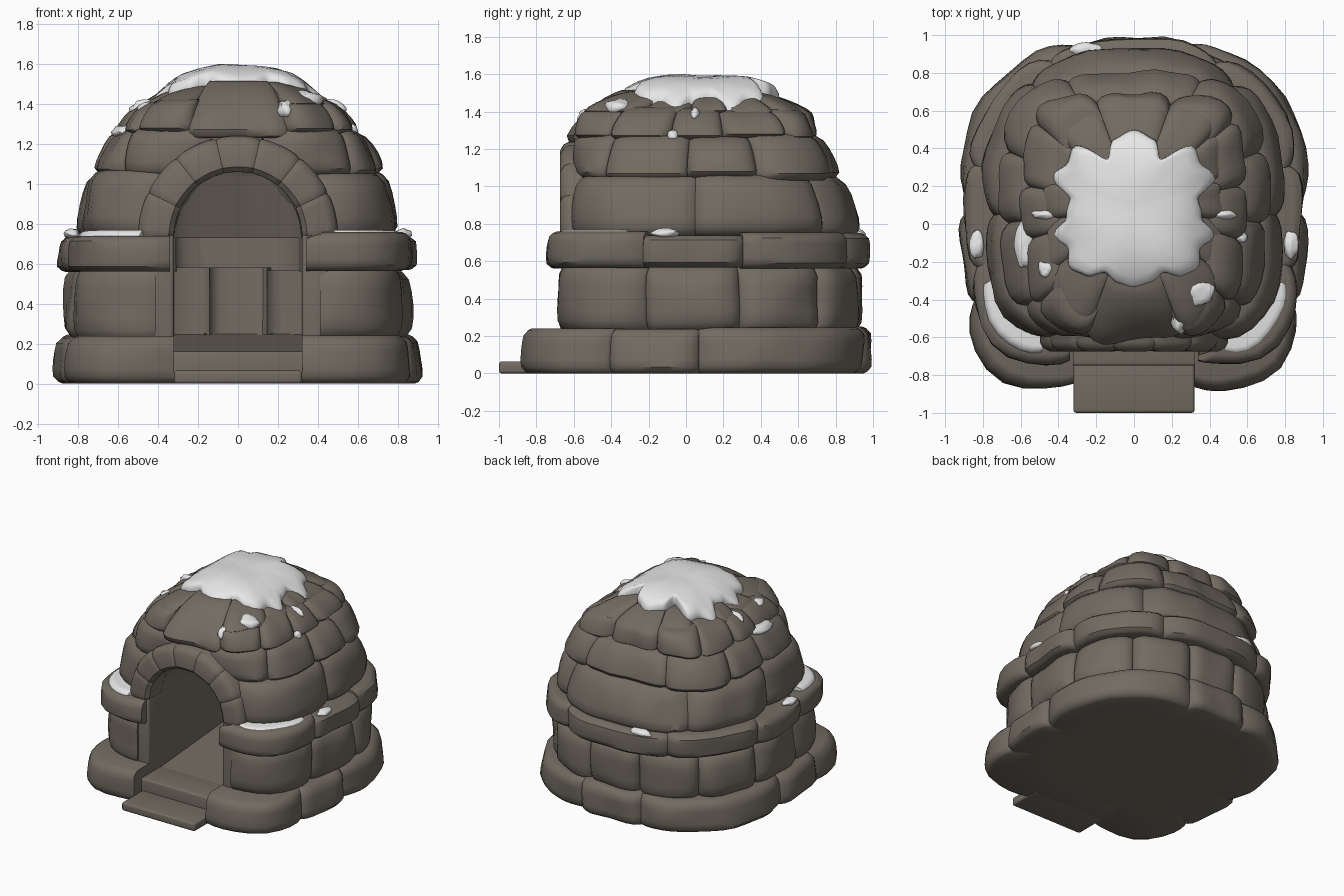
import bpy, bmesh, math, random
from mathutils import Vector, noise

random.seed(4)
if "Cube" in bpy.data.objects:
    bpy.data.objects.remove(bpy.data.objects["Cube"])


def material(name, colour):
    m = bpy.data.materials.new(name)
    m.use_nodes = True
    m.diffuse_color = (*colour, 1)
    m.node_tree.nodes["Principled BSDF"].inputs["Base Color"].default_value = (*colour, 1)
    return m


STONE = material("brown_grey_stone", (0.168, 0.147, 0.119))
SNOW = material("white_snow", (0.8, 0.8, 0.8))
CENTRE = 0.1       # y of the plan centre
SPRING = 0.74      # height where the door arch starts
DOOR = 0.32        # half width of the doorway


def smooth(ob, angle):
    bpy.ops.object.select_all(action="DESELECT")
    ob.select_set(True)
    bpy.context.view_layer.objects.active = ob
    bpy.ops.object.shade_smooth_by_angle(angle=math.radians(angle))


def finish(name, bm, mat, angle=40):
    bmesh.ops.recalc_face_normals(bm, faces=bm.faces[:])
    mesh = bpy.data.meshes.new(name)
    bm.to_mesh(mesh)
    bm.free()
    ob = bpy.data.objects.new(name, mesh)
    bpy.context.collection.objects.link(ob)
    mesh.materials.append(mat)
    smooth(ob, angle)
    return ob


def loft(bm, rings):
    """Skin closed loops of points and cap both ends."""
    loops = [[bm.verts.new(p) for p in ring] for ring in rings]
    for a, b in zip(loops, loops[1:]):
        for i in range(len(a)):
            j = (i + 1) % len(a)
            bm.faces.new((a[i], a[j], b[j], b[i]))
    bm.faces.new(loops[0])
    bm.faces.new(loops[-1])


def plan_radius(theta, size, corners):
    """Rounded plan with its own corner sharpness at the front and at the back."""
    side, back, front = size
    s, c = abs(math.sin(theta)), math.cos(theta)
    n = corners[0] if c > 0 else corners[1]
    depth = CENTRE - front if c > 0 else back - CENTRE
    return ((s / side) ** n + (abs(c) / depth) ** n) ** (-1 / n)


def plan_point(theta, r, z):
    """Point at an angle from the front; the plan narrows a little forwards."""
    ahead = r * math.cos(theta)
    return Vector((r * math.sin(theta) * (1 - 0.08 * max(0, ahead)), CENTRE - ahead, z))


def clear_door(p, gap):
    """Push a point sideways out of the doorway."""
    if p.y < 0 and gap:
        w = gap if p.z < SPRING else math.sqrt(max(0, 0.42 ** 2 - (p.z - SPRING) ** 2))
        if abs(p.x) < w:
            p.x = math.copysign(w, p.x)
    return p


def stone(name, t0, t1, z0, z1, low, high, corners, gap=0, thick=0.2, puff=0.05, mat=STONE):
    """One pillowed block that follows the plan curve between two angles (degrees)."""
    t0, t1 = math.radians(t0), math.radians(t1)
    cols = max(10, int(abs(t1 - t0) * 16))
    rows = 8
    rings = []
    for i in range(cols + 1):
        u = 0.5 - 0.5 * math.cos(math.pi * i / cols)
        theta = t0 + (t1 - t0) * u
        ring, radii = [], []
        for j in range(rows + 1):
            v = 0.5 - 0.5 * math.cos(math.pi * j / rows)
            size = [a + (b - a) * v ** 1.6 for a, b in zip(low, high)]
            p = plan_point(theta, 1, z0 + (z1 - z0) * v)
            r = plan_radius(theta, size, corners)
            r -= puff * (abs(2 * u - 1) ** 7 + abs(2 * v - 1) ** 7)
            r += 0.028 * noise.noise(p * 4)
            radii.append(r)
            ring.append(clear_door(plan_point(theta, r, p.z), gap))
        for r, z in ((radii[-1], z1), (radii[0], z0)):
            ring.append(clear_door(plan_point(theta, r - thick, z), gap))
        rings.append(ring)
    bm = bmesh.new()
    loft(bm, rings)
    return finish(name, bm, mat)


# Courses: name, z range, (side, back, front) at bottom and top, corners, door gap, joint angles
courses = [
    ("base", 0, 0.25, (0.935, 1.0, -0.885), (0.91, 0.99, -0.865), (6, 2.5), 0.32, (17, 60, 88, 163)),
    ("lower_wall", 0.22, 0.58, (0.87, 0.94, -0.7), (0.85, 0.94, -0.69), (5, 2.4), 0.41, (25, 69, 103, 135, 165)),
    ("ledge", 0.56, 0.75, (0.9, 0.98, -0.75), (0.895, 0.98, -0.74), (6, 2.4), 0.34, (20, 69, 104, 150)),
    ("upper_wall", 0.73, 1.06, (0.81, 0.94, -0.63), (0.75, 0.82, -0.61), (4.6, 2.5), 0.41, (27, 86, 140)),
    ("shoulder", 1.04, 1.28, (0.73, 0.82, -0.61), (0.62, 0.71, -0.6), (4, 3.5), 0.41, (12, 48, 82, 113, 152)),
    ("upper_ring", 1.25, 1.42, (0.61, 0.7, -0.61), (0.47, 0.66, -0.58), (4, 4.2), 0, (20, 45, 72, 100, 130, 160)),
    ("crown", 1.38, 1.5, (0.48, 0.67, -0.59), (0.27, 0.42, -0.34), (4, 3.5), 0, (21, 52, 80, 106, 132, 160)),
]
for name, z0, z1, low, high, corners, gap, joints in courses:
    thick = 0.2 if z0 else 0.25
    for side, label in ((1, "left"), (-1, "right")):
        for k, (a, b) in enumerate(zip(joints, joints[1:])):
            base = z0 + random.uniform(-0.01, 0.01) if z0 else 0
            # The front corner blocks of the base reach back to the shell
            stone(f"{name}_stone_{label}_{k + 1}", side * a, side * b, base,
                  z1 + random.uniform(-0.015, 0.012), low, high, corners, gap,
                  thick if z0 or k else 0.45)
    stone(f"{name}_stone_back", joints[-1], 360 - joints[-1], z0, z1, low, high, corners, 0, thick)

# Big stone above the door
stone("keystone", -21, 21, 1.23, 1.515, (0.6, 0.7, -0.64), (0.3, 0.45, -0.37), (4, 3), puff=0.04)

# Inner shell behind the stones
sections = [(0, courses[1][3], courses[1][5])]
for k in (1, 3, 4, 5, 6):
    _, z0, z1, low, high, corners, _, _ = courses[k]
    sections += [(z0 + 0.04, low, corners), (z1 - 0.03, high, corners)]
rings = []
for z, (a, b, f), corners in sections:
    size = (a - 0.12, b - 0.12, max(f + 0.12, -0.55))
    turn = [math.tau * i / 64 for i in range(64)]
    rings.append([plan_point(t, plan_radius(t, size, corners), z) for t in turn])
bm = bmesh.new()
loft(bm, rings)
shell = finish("inner_shell", bm, STONE)

# Vaulted room cut from the shell: y, half width, floor, vault rise
rings = []
for y, w, floor, rise in ((-1.1, DOOR, 0.15, 0.32), (-0.55, DOOR, 0.155, 0.32),
                          (0.58, DOOR, 0.24, 0.32), (0.72, 0.315, 0.25, 0.04)):
    arc = [math.pi * i / 16 for i in range(17)]
    rings.append([(-w, y, floor), (w, y, floor)]
                 + [(w * math.cos(t), y, SPRING + rise * math.sin(t)) for t in arc])
bm = bmesh.new()
loft(bm, rings)
room = finish("room_cutter", bm, STONE)
cut = shell.modifiers.new("room", "BOOLEAN")
cut.object = room
cut.solver = "EXACT"
bpy.context.view_layer.objects.active = shell
bpy.ops.object.modifier_apply(modifier="room")
bpy.data.objects.remove(room)
smooth(shell, 30)


def block(name, x0, x1, y0, y1, z0, z1, bevel=0.015):
    bm = bmesh.new()
    bmesh.ops.create_cube(bm, size=1)
    for v in bm.verts:
        v.co = ((x0 + x1) / 2 + v.co.x * (x1 - x0), (y0 + y1) / 2 + v.co.y * (y1 - y0),
                (z0 + z1) / 2 + v.co.z * (z1 - z0))
    bmesh.ops.bevel(bm, geom=bm.edges[:], offset=bevel, segments=3, affect="EDGES", profile=0.5)
    return finish(name, bm, STONE)


# Door steps and jambs
block("front_step", -DOOR, DOOR, -1.0, -0.72, 0, 0.065)
block("threshold", -DOOR - 0.02, DOOR + 0.02, -0.75, -0.5, 0, 0.16)
for side, label in ((1, "left"), (-1, "right")):
    xs = sorted((side * DOOR, side * 0.46))
    block(f"door_jamb_{label}", *xs, -0.66, -0.4, 0, SPRING + 0.01, 0.02)

# Door arch of wedge stones
WEDGES = 7
for k in range(WEDGES):
    rings = []
    for i in range(13):
        u = i / 12
        t = math.pi * (k + u) / WEDGES
        dip = 0.007 * abs(2 * u - 1) ** 8
        outer, inner, front = 0.5 - dip, DOOR + dip / 2, -0.674 + dip
        section = ((inner, -0.4), (inner, front + 0.025), (inner + 0.025, front),
                   (outer - 0.05, front), (outer - 0.015, front + 0.02), (outer, front + 0.05), (outer, -0.4))
        rings.append([(r * math.cos(t), y, SPRING + r * math.sin(t)) for r, y in section])
    bm = bmesh.new()
    loft(bm, rings)
    finish(f"arch_stone_{k + 1}", bm, STONE)

# Lobed snow cap: (angle from the front, reach)
lobes = [(0, 0.43), (11, 0.41), (25, 0.375), (37, 0.445), (48, 0.47), (60, 0.415), (72, 0.46),
         (82, 0.365), (99, 0.345), (112, 0.47), (124, 0.43), (136, 0.46), (152, 0.3),
         (164, 0.385), (180, 0.42)]


def reach(deg):
    deg = abs((deg + 180) % 360 - 180)
    for (a, ra), (b, rb) in zip(lobes, lobes[1:]):
        if deg <= b:
            s = (deg - a) / (b - a)
            return ra + (rb - ra) * s * s * (3 - 2 * s)


rings = []
for t, drop in ((0.8, 0.12), (0.95, 0.095), (1, 0.055), (0.99, 0.018), (0.95, 0), (0.85, 0),
                (0.7, 0), (0.5, 0), (0.3, 0), (0.1, 0)):
    ring = []
    for i in range(144):
        deg = i * 360 / 144
        # The lobes fade towards the middle
        p = plan_point(math.radians(deg), t * (t * reach(deg) + (1 - t) * 0.41), 0)
        y = p.y - CENTRE
        p.z = 1.6 - 0.165 * (abs(p.x) / 0.43) ** 2.8 - 0.09 * (abs(y) / 0.43) ** 4 - drop
        p.z += 0.012 * noise.noise(p * 6) - 0.005
        p.y -= 0.02
        ring.append(p)
    rings.append(ring)
bm = bmesh.new()
loft(bm, rings)
finish("snow_cap", bm, SNOW, 80)

# Snow lying on the ledge corners
for side, label in ((1, "left"), (-1, "right")):
    stone(f"ledge_snow_{label}", side * 34, side * 63, 0.72, 0.768, (0.86, 0.95, -0.715),
          (0.83, 0.93, -0.69), (5.2, 2.4), thick=0.14, puff=0.02, mat=SNOW)

# Small snow patches: centre, then half sizes
patches = [
    (-0.83, -0.11, 0.75, 0.04, 0.07, 0.025), (0.83, -0.11, 0.75, 0.04, 0.07, 0.025),
    (-0.58, -0.11, 1.26, 0.05, 0.13, 0.035), (-0.46, -0.24, 1.37, 0.05, 0.05, 0.04),
    (0.32, -0.36, 1.42, 0.1, 0.08, 0.045), (0.24, -0.5, 1.37, 0.04, 0.08, 0.05),
    (0.57, -0.07, 1.27, 0.03, 0.03, 0.03), (0.45, 0.05, 1.38, 0.09, 0.03, 0.04),
    (-0.45, 0.05, 1.38, 0.09, 0.03, 0.04), (-0.25, 0.92, 0.74, 0.09, 0.04, 0.03),
]
for k, (x, y, z, sx, sy, sz) in enumerate(patches):
    bm = bmesh.new()
    bmesh.ops.create_uvsphere(bm, u_segments=20, v_segments=10, radius=1)
    for v in bm.verts:
        p = v.co * (1 + 0.25 * noise.noise(v.co * 1.5 + Vector((k, 0, 0))))
        v.co = (x + p.x * sx, y + p.y * sy, z + p.z * sz)
    finish(f"snow_patch_{k + 1}", bm, SNOW, 80)
